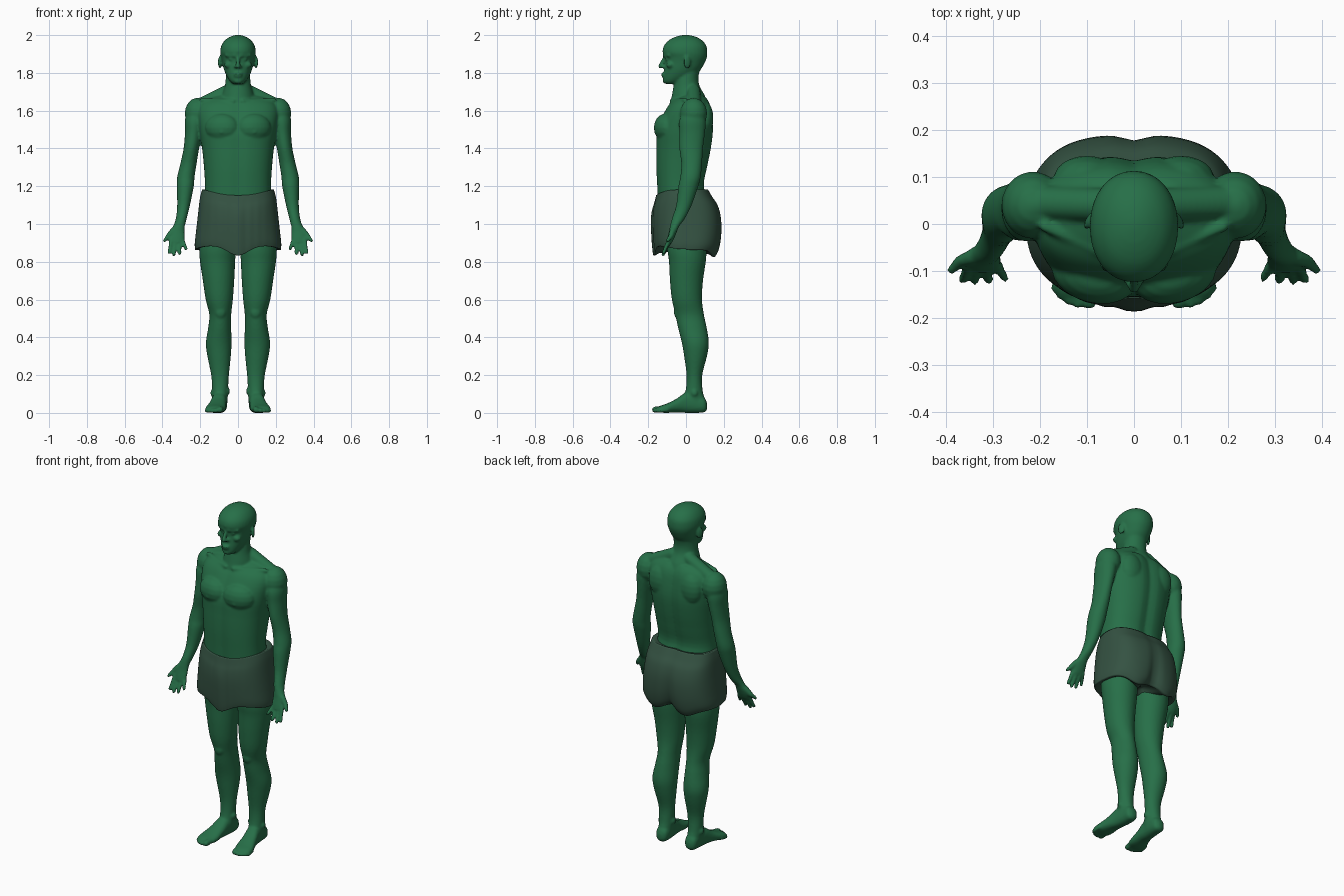
import bpy, bmesh, math
from mathutils import Vector, Matrix


def material(name, rgb):
    m = bpy.data.materials.new(name)
    m.diffuse_color = (*rgb, 1)
    return m


def finish(bm, name, mat):
    bmesh.ops.recalc_face_normals(bm, faces=bm.faces)
    me = bpy.data.meshes.new(name)
    bm.to_mesh(me)
    bm.free()
    me.materials.append(mat)
    ob = bpy.data.objects.new(name, me)
    bpy.context.collection.objects.link(ob)
    for p in me.polygons:
        p.use_smooth = True
    return ob


def refine(rows, steps=4):
    """Catmull-Rom interpolation between cross-sections."""
    out = []
    for i in range(len(rows) - 1):
        a, b, c, d = (rows[max(0, min(len(rows) - 1, i + k))] for k in (-1, 0, 1, 2))
        for s in range(steps):
            t = s / steps
            out.append([0.5 * (2 * q + (r - p) * t + (2 * p - 5 * q + 4 * r - w) * t * t
                               + (3 * q - p - 3 * r + w) * t ** 3)
                        for p, q, r, w in zip(a, b, c, d)])
    return out + [list(rows[-1])]


def spow(v, n):
    return math.copysign(abs(v) ** (2 / n), v)


def bridge(bm, rings):
    n = len(rings[0])
    for a, b in zip(rings, rings[1:]):
        for i in range(n):
            bm.faces.new((a[i], a[(i + 1) % n], b[(i + 1) % n], b[i]))
    bm.faces.new(rings[0])
    bm.faces.new(rings[-1])


def loft(bm, rows, side=1, axis='z', n=2.0, groove=0.0, seg=32):
    """Rows: position, centre x, half width, low, high."""
    rings = []
    for t, cx, rx, lo, hi in refine(rows):
        ring = []
        for i in range(seg):
            a = 2 * math.pi * i / seg
            x = cx + rx * spow(math.cos(a), n)
            v = (lo + hi) / 2 + (hi - lo) / 2 * spow(math.sin(a), n)
            if groove:
                g = math.exp(-(x / 0.03) ** 2) * groove
                v -= g if math.sin(a) > 0 else -g * 0.5
            ring.append(bm.verts.new((side * x, v, t) if axis == 'z' else (side * x, t, v)))
        rings.append(ring)
    bridge(bm, rings)


def ball(bm, c, r, side=1, turn=0.0, seg=14):
    m = (Matrix.Translation((side * c[0], c[1], c[2])) @ Matrix.Rotation(side * turn, 4, 'Z')
         @ Matrix.Diagonal((*r, 1)))
    rings = []
    for k in range(9):
        e = math.radians(-84 + 21 * k)
        rings.append([bm.verts.new(m @ Vector((math.cos(e) * math.cos(2 * math.pi * i / seg),
                                               math.cos(e) * math.sin(2 * math.pi * i / seg),
                                               math.sin(e)))) for i in range(seg)])
    bridge(bm, rings)


def capsule(bm, p, q, r0, r1, side=1, seg=12):
    p, q = (Vector((side * v[0], v[1], v[2])) for v in (p, q))
    d = (q - p).normalized()
    u = d.orthogonal().normalized()
    w = d.cross(u)
    rings = []
    for c, r, angles in ((p, r0, (-80, -55, -28, 0)), (q, r1, (0, 28, 55, 80))):
        for e in map(math.radians, angles):
            rings.append([bm.verts.new(c + r * (d * math.sin(e) + math.cos(e) * (
                u * math.cos(2 * math.pi * i / seg) + w * math.sin(2 * math.pi * i / seg))))
                for i in range(seg)])
    bridge(bm, rings)


skin = material("skin_green", (0.02, 0.16, 0.065))
cloth = material("cloth_green", (0.035, 0.085, 0.055))
bm = bmesh.new()

# torso and neck
loft(bm, [(1.68, 0, .12, -.02, .10), (1.65, 0, .185, -.075, .122), (1.6, 0, .215, -.112, .137),
          (1.5, 0, .205, -.155, .146), (1.4, 0, .19, -.16, .135), (1.3, 0, .18, -.16, .115),
          (1.2, 0, .175, -.155, .098), (1.1, 0, .183, -.15, .13), (1.0, 0, .195, -.14, .155),
          (.9, 0, .19, -.11, .14)], n=2.35, groove=.012, seg=64)
loft(bm, [(1.84, 0, .06, -.03, .082), (1.78, 0, .064, -.055, .066), (1.73, 0, .07, -.066, .072),
          (1.68, 0, .085, -.075, .1), (1.63, 0, .09, -.085, .115)])

# head
loft(bm, [(1.742, 0, .026, -.108, -.05), (1.757, 0, .043, -.12, -.01), (1.785, 0, .061, -.12, .045),
          (1.82, 0, .075, -.115, .08), (1.86, 0, .084, -.111, .102), (1.885, 0, .09, -.113, .111),
          (1.91, 0, .094, -.124, .113), (1.945, 0, .088, -.116, .107), (1.975, 0, .067, -.088, .082),
          (1.993, 0, .038, -.05, .047), (2.001, 0, .01, -.012, .012)], n=2.1)
# nose, lips, chin
capsule(bm, (0, -.113, 1.885), (0, -.136, 1.835), .008, .012)
ball(bm, (0, -.122, 1.795), (.026, .011, .006))
ball(bm, (0, -.12, 1.783), (.022, .011, .006))
ball(bm, (0, -.11, 1.757), (.022, .014, .014))

for s in (-1, 1):
    # brow, eye, cheek, nostril, ear
    capsule(bm, (.015, -.114, 1.892), (.06, -.09, 1.893), .010, .010, s)
    ball(bm, (.034, -.099, 1.873), (.014, .011, .009), s)
    ball(bm, (.05, -.083, 1.842), (.024, .022, .018), s)
    ball(bm, (.013, -.122, 1.833), (.009, .01, .008), s)
    ball(bm, (.096, .006, 1.856), (.008, .021, .034), s, .4)

    # shoulder slope, shoulder, collarbone, chest, shoulder blade
    capsule(bm, (.05, .04, 1.705), (.19, .045, 1.635), .036, .036, s, 20)
    ball(bm, (.215, .04, 1.585), (.067, .072, .083), s, 0, 24)
    capsule(bm, (.025, -.078, 1.65), (.19, -.005, 1.655), .011, .012, s)
    ball(bm, (.085, -.108, 1.51), (.092, .06, .075), s, .25, 24)
    ball(bm, (.088, -.163, 1.485), (.006, .008, .006), s)
    ball(bm, (.1, .1, 1.56), (.07, .045, .09), s, 0, 24)

    # arm and palm
    loft(bm, [(1.62, .215, .05, -.01, .09), (1.55, .228, .053, -.035, .105), (1.48, .236, .045, -.035, .1),
              (1.4, .247, .041, -.035, .09), (1.32, .262, .043, -.025, .085), (1.25, .276, .046, -.03, .078),
              (1.2, .279, .045, -.04, .065), (1.1, .288, .034, -.052, .03), (1.03, .3, .029, -.074, -.005),
              (.99, .312, .031, -.084, -.035), (.96, .322, .039, -.09, -.048),
              (.93, .324, .042, -.098, -.06), (.9, .322, .036, -.105, -.075)], s)
    # fingers and thumb
    for p, q in (((.352, -.088, .92), (.364, -.119, .848)), ((.332, -.086, .91), (.339, -.121, .838)),
                 ((.311, -.083, .91), (.308, -.121, .843)), ((.294, -.08, .915), (.275, -.115, .868))):
        capsule(bm, p, q, .0115, .0095, s)
    capsule(bm, (.343, -.07, .965), (.37, -.08, .935), .017, .014, s)
    capsule(bm, (.37, -.08, .935), (.388, -.098, .912), .013, .010, s)

    # leg, kneecap, ankle bones
    loft(bm, [(.95, .11, .09, -.1, .12), (.86, .109, .096, -.098, .11), (.8, .108, .093, -.09, .105),
              (.7, .103, .083, -.085, .09), (.6, .099, .072, -.075, .085), (.52, .094, .058, -.056, .095),
              (.45, .097, .061, -.042, .11), (.37, .102, .068, -.022, .121), (.3, .1, .062, -.01, .111),
              (.2, .095, .047, .003, .086), (.12, .095, .042, -.002, .088), (.07, .095, .04, -.02, .1),
              (.03, .095, .036, -.02, .098)], s)
    ball(bm, (.093, -.035, .535), (.034, .03, .042), s)
    ball(bm, (.055, .04, .115), (.012, .02, .02), s)
    ball(bm, (.136, .045, .105), (.01, .018, .018), s)
    # foot and toes
    loft(bm, [(.112, .095, .012, .02, .05), (.098, .095, .033, .004, .08), (.06, .095, .038, 0, .1),
              (0, .1, .04, 0, .107), (-.05, .108, .045, .003, .075), (-.1, .117, .053, 0, .05),
              (-.135, .122, .049, .002, .038), (-.152, .122, .036, .008, .03)], s, 'y', 2.4)
    for x, y, r in ((.095, -.165, .0165), (.119, -.168, .012), (.137, -.162, .0115),
                    (.153, -.152, .011), (.166, -.138, .0105)):
        capsule(bm, (x - .004, y + .04, r + .006), (x, y, r), r, r, s)

# fuse all body parts into one smooth skin
body = finish(bm, "body", skin)
fuse = body.modifiers.new("fuse", 'REMESH')
fuse.mode = 'VOXEL'
fuse.voxel_size = .0065
fuse.use_smooth_shade = True
soft = body.modifiers.new("soften", 'SMOOTH')
soft.factor = .5
soft.iterations = 4

# shorts: rows of share of height, half width, front, back, ring scale
bm = bmesh.new()
rows = refine([(0, .19, -.158, .118, 1), (.12, .2, -.165, .142, 1), (.25, .206, -.174, .17, 1),
               (.45, .213, -.178, .187, 1), (.7, .222, -.175, .188, 1), (.9, .229, -.17, .176, 1),
               (1, .227, -.165, .157, 1)])
rows = [(.02, .19, -.158, .118, .9)] + rows + [(1, .227, -.165, .155, .95), (.96, .222, -.16, .15, .85),
                                               (.93, .22, -.15, .14, .4), (.93, .22, -.15, .14, .05)]
rings = []
for t, rx, yf, yb, k in rows:
    ring = []
    for i in range(128):
        a = 2 * math.pi * i / 128
        back = math.sin(a) > 0
        n = 2.9 if back else 2.4
        x = rx * spow(math.cos(a), n)
        y = abs(spow(math.sin(a), n)) * (yb if back else yf)
        top = 1.182 - .03 * max(0, -math.sin(a)) ** 3
        if back:
            low = .865 - .04 * math.exp(-((abs(x) - .1) / .07) ** 2)
            y -= (.006 + .02 * t * t) * math.exp(-(x / .03) ** 2)
        else:
            low = .885 - .052 * math.exp(-(x / .075) ** 2) - .02 * (abs(x) / .23) ** 6
            fold = min(1, t * 3)
            y -= fold * (.008 * math.exp(-(x / .02) ** 2)
                         + .003 * math.sin(x * 75) ** 2 * math.exp(-(x / .12) ** 2))
        ring.append(bm.verts.new((x * k, y * k, top + (low - top) * t)))
    rings.append(ring)
bridge(bm, rings)
finish(bm, "shorts", cloth)
